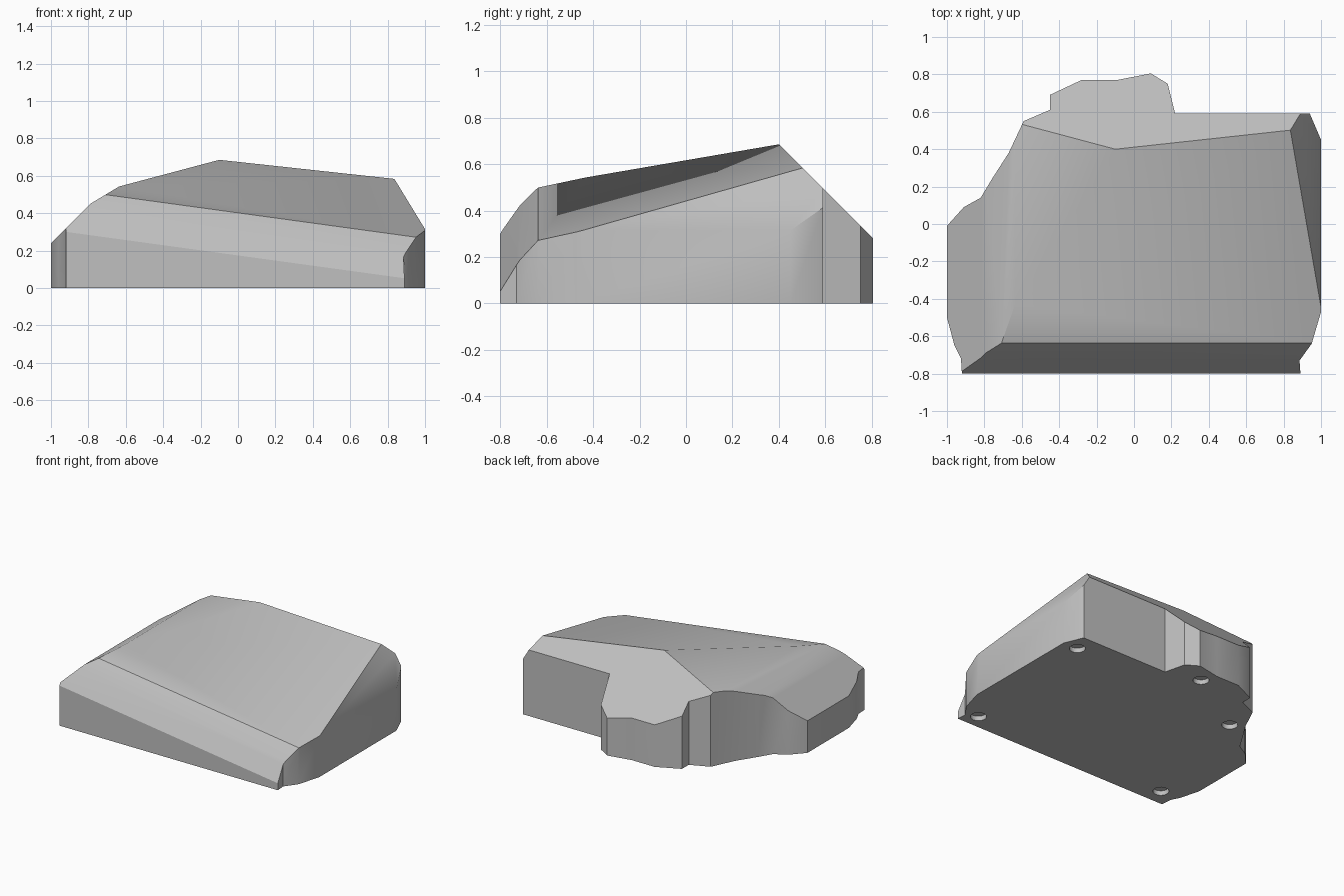
import bpy
import bmesh
from mathutils import Vector

cube = bpy.data.objects.get("Cube")
if cube:
    bpy.data.objects.remove(cube, do_unlink=True)

# Stone colour
stone = bpy.data.materials.new("stone grey")
stone.use_nodes = True
grey = (0.53, 0.53, 0.53, 1)
stone.diffuse_color = grey
stone.node_tree.nodes["Principled BSDF"].inputs["Base Color"].default_value = grey

# Footprint of the slab
footprint = [
    (-0.92, -0.8), (0.89, -0.8), (0.885, -0.73), (0.95, -0.64), (1, -0.47),
    (1, 0.45), (0.94, 0.59), (0.22, 0.59), (0.18, 0.75), (0.09, 0.805),
    (-0.09, 0.77), (-0.28, 0.77), (-0.45, 0.69), (-0.45, 0.61), (-0.59, 0.55),
    (-0.67, 0.38), (-0.76, 0.24), (-0.82, 0.14), (-0.91, 0.09), (-1, -0.01),
    (-1, -0.5), (-0.96, -0.65), (-0.925, -0.72),
]

# Sloping cuts: a point on the plane, then its rise along x and y
slopes = [
    ((-0.10, 0.40, 0.685), -0.137, 0.26),    # broad top
    ((-0.10, 0.40, 0.685), 0, -1),           # back slope
    ((-0.10, 0.40, 0.685), 0.266, 0),        # side shoulder, upper
    ((-0.64, -0.42, 0.54), 0.6, 0),          # side shoulder, middle
    ((-0.79, 0, 0.45), 1, 0),                # side shoulder, lower
    ((0.835, 0.49, 0.585), -1.64, 0),        # steep opposite side
    ((-0.70, -0.635, 0.50), -0.137, 1.18),   # front bevel, upper
    ((-0.92, -0.80, 0.30), -0.137, 1.6),     # front bevel, lower
]


def finish(bm, name):
    bmesh.ops.recalc_face_normals(bm, faces=bm.faces)
    mesh = bpy.data.meshes.new(name)
    bm.to_mesh(mesh)
    bm.free()
    obj = bpy.data.objects.new(name, mesh)
    bpy.context.collection.objects.link(obj)
    mesh.materials.append(stone)
    return obj


# Extrude the footprint, then slice it with each slope
bm = bmesh.new()
base = bm.faces.new([bm.verts.new((x, y, 0)) for x, y in footprint])
raised = bmesh.ops.extrude_face_region(bm, geom=[base], use_keep_orig=True)
top = [v for v in raised["geom"] if isinstance(v, bmesh.types.BMVert)]
bmesh.ops.translate(bm, verts=top, vec=(0, 0, 1.5))
for point, rise_x, rise_y in slopes:
    bmesh.ops.bisect_plane(
        bm, geom=bm.verts[:] + bm.edges[:] + bm.faces[:], dist=0.0001,
        plane_co=point, plane_no=Vector((-rise_x, -rise_y, 1)).normalized(),
        clear_outer=True)
    rim = [e for e in bm.edges if e.is_boundary]
    if rim:
        bmesh.ops.holes_fill(bm, edges=rim, sides=0)
slab = finish(bm, "rock_slab")

# Round sockets in the underside
bm = bmesh.new()
for x, y in [(0.88, 0.45), (-0.04, 0.66), (-0.58, 0.32), (-0.8, -0.67), (0.8, -0.69)]:
    peg = bmesh.ops.create_cone(bm, cap_ends=True, segments=20,
                                radius1=0.055, radius2=0.055, depth=0.08)
    bmesh.ops.translate(bm, verts=peg["verts"], vec=(x, y, -0.005))
cutter = finish(bm, "socket_cutter")
cutter.hide_render = True

bpy.context.view_layer.objects.active = slab
slab.select_set(True)
sockets = slab.modifiers.new("sockets", "BOOLEAN")
sockets.operation = "DIFFERENCE"
sockets.solver = "EXACT"
sockets.object = cutter
bpy.ops.object.modifier_apply(modifier=sockets.name)
bpy.data.objects.remove(cutter, do_unlink=True)

bpy.ops.object.shade_smooth_by_angle(angle=0.56)
